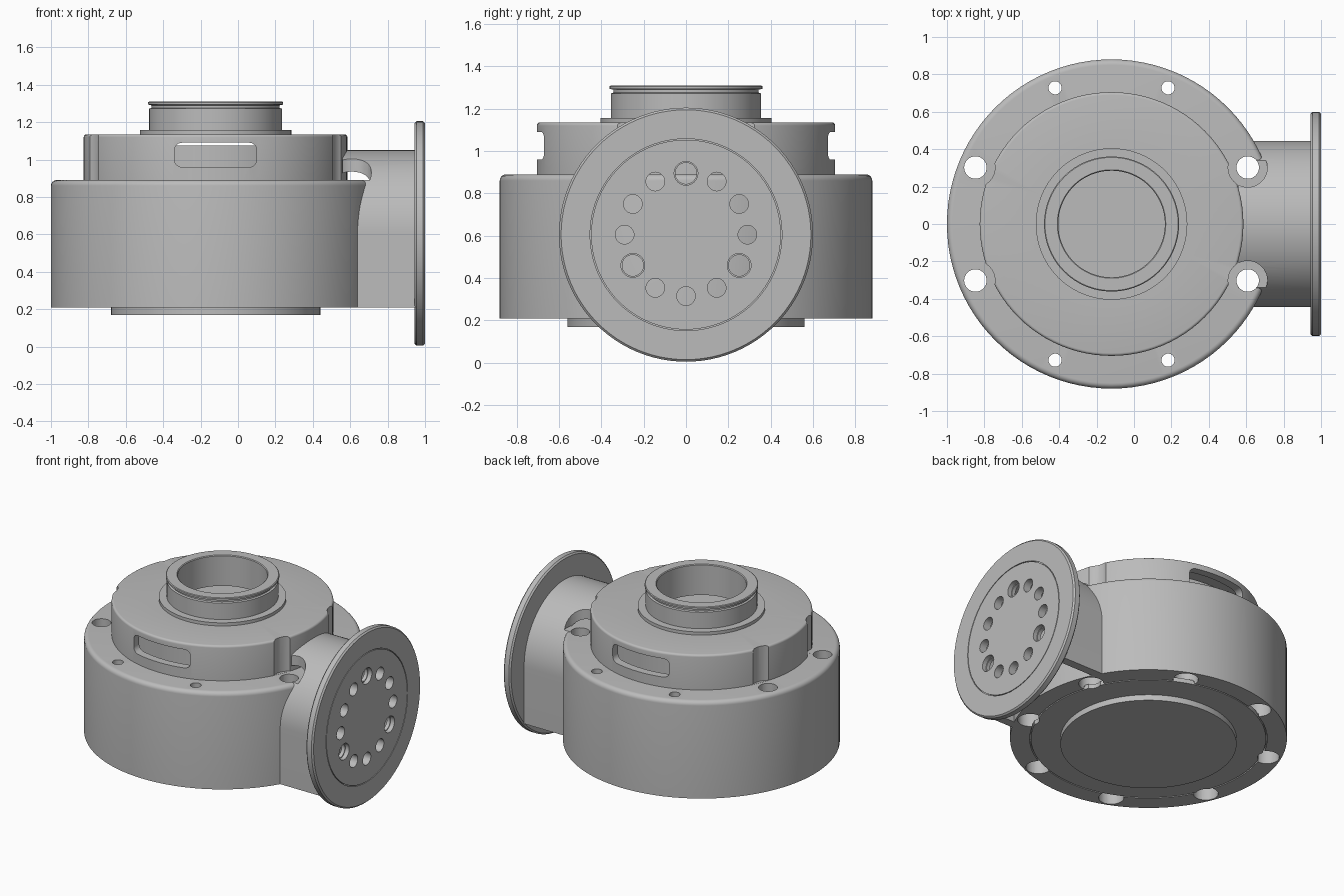
import bpy, bmesh, math
from mathutils import Matrix, Vector

if "Cube" in bpy.data.objects:
    bpy.data.objects.remove(bpy.data.objects["Cube"])

CX = -0.12        # axis of the round housing
PIPE_Z = 0.605    # axis of the side outlet
SEG = 96

grey = bpy.data.materials.new("machined_grey")
grey.use_nodes = True
grey.diffuse_color = (0.5, 0.5, 0.5, 1)
grey.node_tree.nodes["Principled BSDF"].inputs["Base Color"].default_value = (0.5, 0.5, 0.5, 1)


def make(name, bm):
    bmesh.ops.remove_doubles(bm, verts=bm.verts, dist=1e-5)
    bmesh.ops.recalc_face_normals(bm, faces=bm.faces)
    mesh = bpy.data.meshes.new(name)
    bm.to_mesh(mesh)
    bm.free()
    mesh.materials.append(grey)
    ob = bpy.data.objects.new(name, mesh)
    bpy.context.collection.objects.link(ob)
    return ob


def lathe(name, profile, matrix):
    """Spin a closed (radius, height) outline around its axis."""
    bm = bmesh.new()
    vs = [bm.verts.new((r, 0, h)) for r, h in profile]
    edges = [bm.edges.new((a, b)) for a, b in zip(vs, vs[1:] + vs[:1])
             if a.co.x > 0 or b.co.x > 0]
    bmesh.ops.spin(bm, geom=vs + edges, axis=(0, 0, 1), cent=(0, 0, 0),
                   steps=SEG, angle=math.tau)
    bmesh.ops.transform(bm, matrix=matrix, verts=bm.verts)
    return make(name, bm)


def extrude(name, points, direction):
    bm = bmesh.new()
    face = bm.faces.new([bm.verts.new(p) for p in points])
    new = bmesh.ops.extrude_face_region(bm, geom=[face], use_keep_orig=True)["geom"]
    bmesh.ops.translate(bm, vec=direction,
                        verts=[v for v in new if isinstance(v, bmesh.types.BMVert)])
    return make(name, bm)


def drills(name, centres, radius, low, high, matrix=Matrix()):
    """Several separate cylinders in one cutter."""
    bm = bmesh.new()
    for x, y in centres:
        bmesh.ops.create_cone(bm, cap_ends=True, segments=32, radius1=radius,
                              radius2=radius, depth=high - low,
                              matrix=matrix @ Matrix.Translation((x, y, (low + high) / 2)))
    ob = make(name, bm)
    ob.hide_render = True
    return ob


def cut(ob, *cutters):
    for c in cutters:
        mod = ob.modifiers.new("cut", 'BOOLEAN')
        mod.operation, mod.solver, mod.object = 'DIFFERENCE', 'EXACT', c
        bpy.context.view_layer.objects.active = ob
        bpy.ops.object.modifier_apply(modifier=mod.name)


def arc(cy, cz, r, start, end, n):
    return [(cy + r * math.cos(math.radians(start + (end - start) * i / n)),
             cz + r * math.sin(math.radians(start + (end - start) * i / n)))
            for i in range(n + 1)]


upright = Matrix.Translation((CX, 0, 0))
sideways = Matrix.Translation((0, 0, PIPE_Z)) @ Matrix.Rotation(math.pi / 2, 4, 'Y')

# Main drum, bottom plate and raised pad
drum = lathe("main_drum", [(0, 0.23), (0.755, 0.23), (0.755, 0.21), (0.88, 0.21)]
             + arc(0.85, 0.86, 0.03, 0, 90, 6) + [(0, 0.89)], upright)
plate = lathe("bottom_plate", [(0, 0.21), (0.747, 0.21), (0.747, 0.24), (0, 0.24)], upright)
pad = lathe("bottom_pad", [(0, 0.17), (0.56, 0.17), (0.56, 0.22), (0, 0.22)], upright)

# Hollow upper tier with collar and grooved neck
upper = lathe("upper_tier_and_neck",
              [(0.65, 0.87), (0.705, 0.87)] + arc(0.69, 1.12, 0.015, 0, 90, 4)
              + [(0.405, 1.135), (0.405, 1.157), (0.355, 1.157), (0.355, 1.272),
                 (0.343, 1.276), (0.343, 1.29), (0.361, 1.294), (0.361, 1.306),
                 (0.356, 1.31), (0.29, 1.31), (0.285, 1.305), (0.285, 1.095),
                 (0.65, 1.095)], upright)
core = lathe("inner_core", [(0, 0.88), (0.6, 0.88), (0.6, 1.075), (0, 1.075)], upright)

# Arched outlet, open underneath
ring = arc(0, PIPE_Z, 0.445, 0, 180, 48)
inner = arc(0, PIPE_Z, 0.385, 180, 0, 48)
outline = [(0.445, 0.21)] + ring + [(-0.445, 0.21), (-0.385, 0.21)] + inner + [(0.385, 0.21)]
outlet = extrude("side_outlet", [(0.56, y, z) for y, z in outline], Vector((0.39, 0, 0)))

# Outlet flange with a fine round seam
flange = lathe("outlet_flange",
               [(0, 0.945), (0.59, 0.945), (0.6, 0.955), (0.6, 0.99), (0.59, 1.0),
                (0.453, 1.0), (0.453, 0.992), (0.448, 0.992), (0.448, 1.0), (0, 1.0)],
               sideways)

# Vertical bolt holes, pockets below and spot faces above
signs = [(sx, sy) for sx in (-1, 1) for sy in (-1, 1)]
big = [(CX + 0.728 * sx, 0.302 * sy) for sx, sy in signs]
small = [(CX + 0.302 * sx, 0.728 * sy) for sx, sy in signs]
big_drill = drills("big_drill", big, 0.06, 0.1, 1.0)
small_drill = drills("small_drill", small, 0.035, 0.1, 1.0)
pockets = drills("pocket_drill", big + small, 0.08, 0.1, 0.75)
spots = drills("spot_drill", big, 0.105, 0.891, 1.3)
cut(drum, big_drill, small_drill, pockets)
cut(plate, big_drill, small_drill)
cut(upper, spots)
cut(outlet, spots, big_drill)

# Rounded windows at front and back of the tier
corners = [(0.06, 1.05, 0), (-0.30, 1.05, 90), (-0.30, 1.0, 180), (0.06, 1.0, 270)]
window = [p for x, z, a in corners for p in arc(x, z, 0.04, a, a + 90, 6)]
window_cutter = extrude("window_cutter", [(x, -0.9, z) for x, z in window], Vector((0, 1.8, 0)))
window_cutter.hide_render = True
cut(upper, window_cutter)

# Circle of twelve flange holes, every fourth one wider
circle = [(0.29 * math.cos(math.tau * i / 12), 0.29 * math.sin(math.tau * i / 12))
          for i in range(12)]
wide = [circle[i] for i in (2, 6, 10)]
wide = [(-0.29 * math.sin(a), 0.29 * math.cos(a))
        for a in (math.pi / 2, math.pi / 2 + math.tau / 3, math.pi / 2 - math.tau / 3)]
flange_drill = drills("flange_drill", circle, 0.044, 0.9, 1.1, sideways)
wide_drill = drills("wide_drill", wide, 0.056, 0.97, 1.1, sideways)
wide_through = drills("wide_through", wide, 0.05, 0.9, 1.1, sideways)
cut(flange, flange_drill, wide_through, wide_drill)

for c in (big_drill, small_drill, pockets, spots, window_cutter,
          flange_drill, wide_drill, wide_through):
    bpy.data.objects.remove(c)

# Smooth round walls, keep crisp edges
bpy.ops.object.select_all(action='DESELECT')
for ob in (drum, plate, pad, upper, core, outlet, flange):
    ob.select_set(True)
bpy.context.view_layer.objects.active = drum
bpy.ops.object.shade_smooth_by_angle(angle=math.radians(30))
